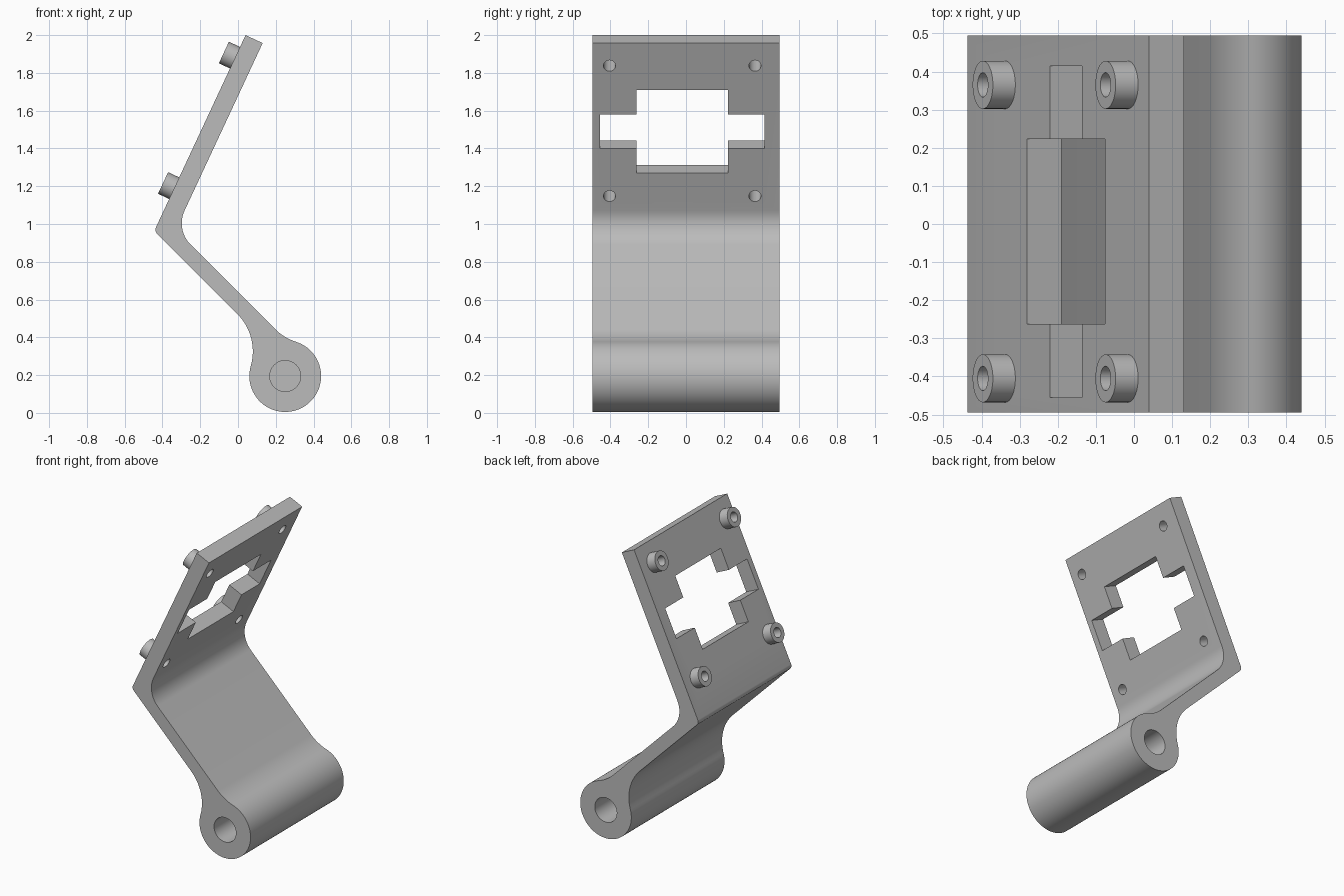
import bpy, bmesh, math
from mathutils import Vector, Matrix

cube = bpy.data.objects.get("Cube")
if cube:
    bpy.data.objects.remove(cube, do_unlink=True)

HALF_DEPTH = 0.495
THICK = 0.1
LEAN = math.radians(25)
HUB, HUB_R, BORE_R = Vector((0.25, 0.195)), 0.19, 0.082
BLEND_R = 0.28
MID_Y = -0.02

grey = bpy.data.materials.new("plain grey")
grey.use_nodes = True
colour = (0.5, 0.5, 0.5, 1)
grey.diffuse_color = colour
grey.node_tree.nodes["Principled BSDF"].inputs["Base Color"].default_value = colour


def make(name, bm):
    bmesh.ops.recalc_face_normals(bm, faces=bm.faces)
    mesh = bpy.data.meshes.new(name)
    bm.to_mesh(mesh)
    bm.free()
    mesh.materials.append(grey)
    obj = bpy.data.objects.new(name, mesh)
    bpy.context.collection.objects.link(obj)
    return obj


def select(obj):
    bpy.ops.object.select_all(action="DESELECT")
    obj.select_set(True)
    bpy.context.view_layer.objects.active = obj


def cut(obj, cutter):
    mod = obj.modifiers.new("cut", "BOOLEAN")
    mod.operation, mod.solver, mod.object = "DIFFERENCE", "EXACT", cutter
    cutter.hide_render = True
    select(obj)
    bpy.ops.object.modifier_apply(modifier=mod.name)


def arc(centre, start, end, steps, long_way=False):
    a, b = start - centre, end - centre
    first = math.atan2(b.y, b.x) - math.atan2(a.y, a.x)
    sweep = (first + math.pi) % math.tau - math.pi
    if long_way:
        sweep -= math.copysign(math.tau, sweep)
    return [centre + Matrix.Rotation(sweep * i / steps, 2) @ a for i in range(steps + 1)]


def corner(point, dir_a, dir_b, radius, steps):
    half = dir_a.angle(dir_b) / 2
    reach = radius / math.tan(half)
    centre = point + (dir_a + dir_b).normalized() * radius / math.sin(half)
    return arc(centre, point + dir_a * reach, point + dir_b * reach, steps)


# Side profile directions: up the plate, and down the 45 degree arm
up = Vector((math.sin(LEAN), math.cos(LEAN)))
inward = Vector((up.y, -up.x))
across = Vector((1, 1)).normalized()
down = Vector((1, -1)).normalized()
top_outer = Vector((0.04, 2.0))
top_inner = top_outer + inward * THICK
OUTER, INNER = 0.52 * across.x, 0.64 * across.x


def knee(top, offset):
    return top - up * (top.dot(across) - offset) / up.dot(across)


def hub_blend(offset, side):
    level = offset + side * BLEND_R
    gap = level - HUB.dot(across)
    along = HUB.dot(down) - math.sqrt((BLEND_R + HUB_R) ** 2 - gap ** 2)
    centre = across * level + down * along
    on_line = centre - across * side * BLEND_R
    on_hub = HUB + (centre - HUB).normalized() * HUB_R
    return arc(centre, on_line, on_hub, 14)


outer_blend = hub_blend(OUTER, -1)
inner_blend = hub_blend(INNER, 1)[::-1]
profile = [top_outer]
profile += corner(knee(top_outer, OUTER), up, down, 0.03, 5)
profile += outer_blend
profile += arc(HUB, outer_blend[-1], inner_blend[0], 56, True)[1:-1]
profile += inner_blend
profile += corner(knee(top_inner, INNER), down, up, 0.16, 14)
profile += [top_inner]

# Bracket body
bm = bmesh.new()
face = bm.faces.new([bm.verts.new((p.x, -HALF_DEPTH, p.y)) for p in profile])
result = bmesh.ops.extrude_face_region(bm, geom=[face])
bmesh.ops.translate(bm, vec=(0, HALF_DEPTH * 2, 0),
                    verts=[v for v in result["geom"] if isinstance(v, bmesh.types.BMVert)])
bracket = make("bracket_body", bm)

# Plate frame: x runs down the plate, z runs through it from the outer face
frame = Matrix(((-up.x, 0, inward.x, top_outer.x),
                (0, 1, 0, 0),
                (-up.y, 0, inward.y, top_outer.y),
                (0, 0, 0, 1)))
BOLTS = [(t, MID_Y + s * 0.385) for t in (0.132, 0.894) for s in (-1, 1)]


def plate_cylinders(name, radius, low, high):
    bm = bmesh.new()
    for t, y in BOLTS:
        place = frame @ Matrix.Translation((t, y, (low + high) / 2))
        bmesh.ops.create_cone(bm, cap_ends=True, segments=32, radius1=radius,
                              radius2=radius, depth=high - low, matrix=place)
    return make(name, bm)


cutters = []
# Cross-shaped window
for length, width in ((0.485, 0.485), (0.2, 0.87)):
    bm = bmesh.new()
    size = Matrix.Diagonal((length, width, 0.3, 1))
    bmesh.ops.create_cube(bm, size=1, matrix=frame @ Matrix.Translation((0.516, MID_Y, 0.05)) @ size)
    cutters.append(make("window_cutter", bm))

# Blind pivot bores at both ends of the hub
for side in (-1, 1):
    bm = bmesh.new()
    place = Matrix.Translation((HUB.x, side * HALF_DEPTH, HUB.y)) @ Matrix.Rotation(math.pi / 2, 4, "X")
    bmesh.ops.create_cone(bm, cap_ends=True, segments=40, radius1=BORE_R,
                          radius2=BORE_R, depth=0.6, matrix=place)
    cutters.append(make("bore_cutter", bm))

# Standoffs with bolt holes through the plate
standoffs = plate_cylinders("standoffs", 0.063, -0.065, 0.0)
bolt_cutter = plate_cylinders("bolt_cutter", 0.032, -0.2, 0.25)
for cutter in cutters + [bolt_cutter]:
    cut(bracket, cutter)
cut(standoffs, bolt_cutter)
for cutter in cutters + [bolt_cutter]:
    bpy.data.objects.remove(cutter, do_unlink=True)

for obj in (bracket, standoffs):
    select(obj)
    bpy.ops.object.shade_smooth_by_angle(angle=math.radians(30))
